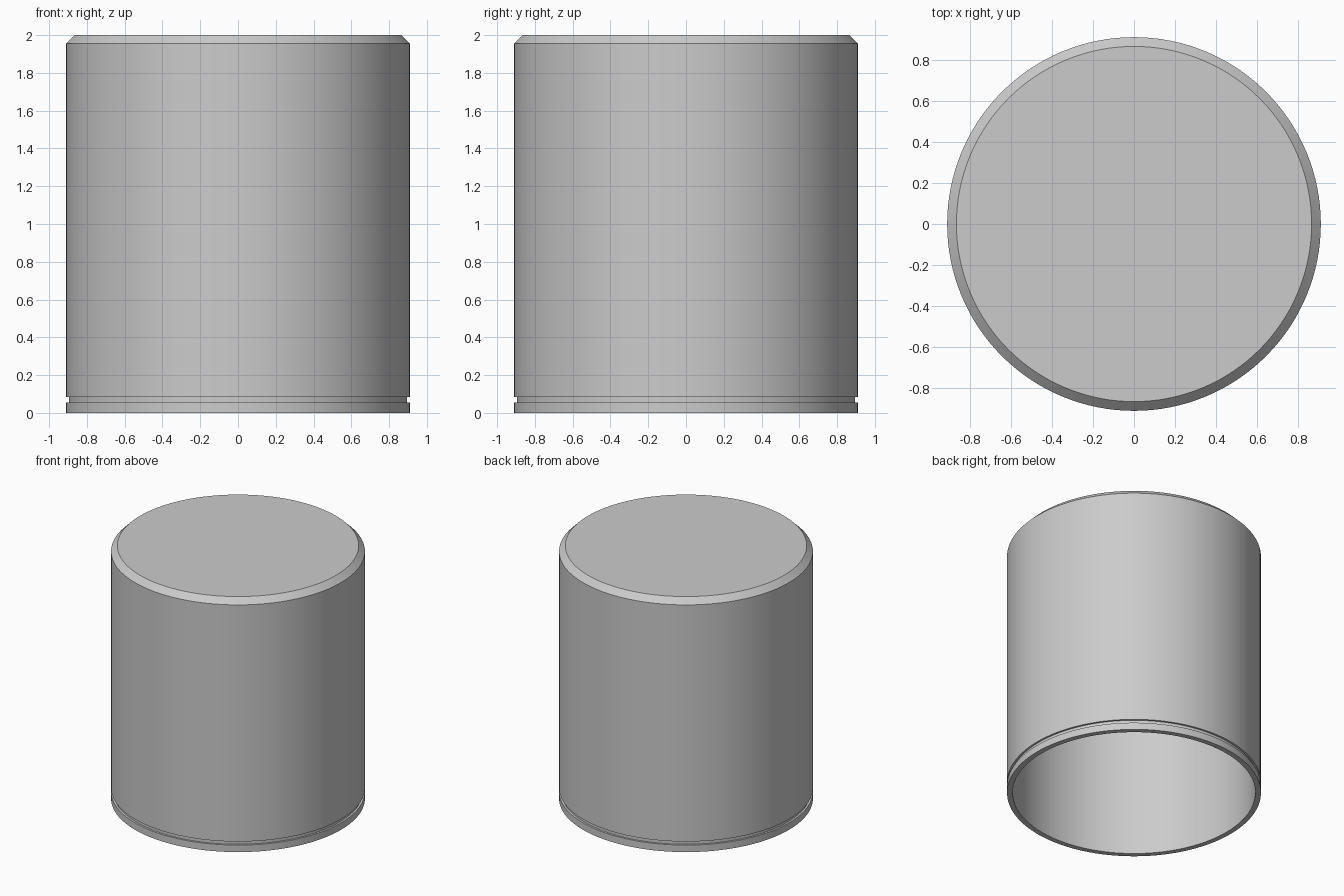
import bpy
import bmesh
import math

default_cube = bpy.data.objects.get("Cube")
if default_cube:
    bpy.data.objects.remove(default_cube, do_unlink=True)

# Main dimensions
OUTER, INNER, GROOVE = 0.91, 0.87, 0.895
HEIGHT, CHAMFER, CEILING = 2.0, 0.045, 1.955
GROOVE_LOW, GROOVE_HIGH = 0.055, 0.083
SEGMENTS = 128


def make_material(name, colour):
    mat = bpy.data.materials.new(name)
    mat.use_nodes = True
    mat.diffuse_color = colour
    mat.node_tree.nodes["Principled BSDF"].inputs["Base Color"].default_value = colour
    return mat


def lathe(name, profile, material):
    """Revolve a (radius, height) profile around the z axis."""
    bm = bmesh.new()
    verts = [bm.verts.new((r, 0, z)) for r, z in profile]
    edges = [bm.edges.new(pair) for pair in zip(verts, verts[1:])]
    bmesh.ops.spin(bm, geom=verts + edges, cent=(0, 0, 0), axis=(0, 0, 1),
                   angle=math.tau, steps=SEGMENTS, use_duplicate=False)
    bmesh.ops.remove_doubles(bm, verts=bm.verts, dist=0.0001)
    bmesh.ops.recalc_face_normals(bm, faces=bm.faces)
    mesh = bpy.data.meshes.new(name)
    bm.to_mesh(mesh)
    bm.free()
    obj = bpy.data.objects.new(name, mesh)
    bpy.context.collection.objects.link(obj)
    mesh.materials.append(material)
    bpy.ops.object.select_all(action="DESELECT")
    obj.select_set(True)
    bpy.context.view_layer.objects.active = obj
    bpy.ops.object.shade_smooth_by_angle(angle=math.radians(30))
    return obj


grey = make_material("light grey", (0.6, 0.6, 0.6, 1))

# Hollow cap: closed chamfered top, open bottom, shallow groove near the rim
lathe("cap_shell", [
    (0, HEIGHT),
    (OUTER - CHAMFER, HEIGHT),
    (OUTER, HEIGHT - CHAMFER),
    (OUTER, GROOVE_HIGH),
    (GROOVE, GROOVE_HIGH),
    (GROOVE, GROOVE_LOW),
    (OUTER, GROOVE_LOW),
    (OUTER, 0),
    (INNER, 0),
    (INNER, CEILING),
    (0, CEILING),
], grey)
